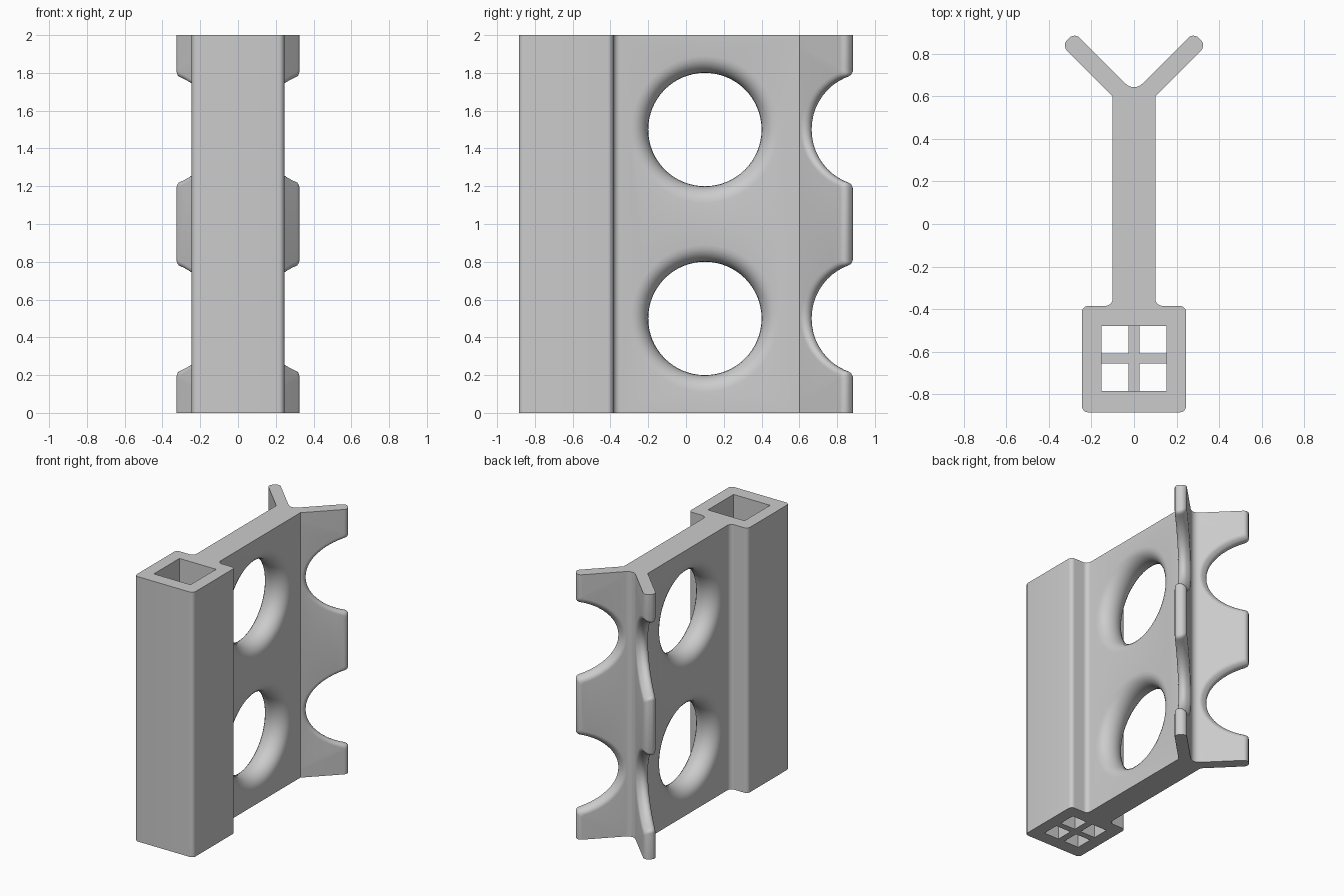
import bpy, bmesh, math
from mathutils import Vector

if "Cube" in bpy.data.objects:
    bpy.data.objects.remove(bpy.data.objects["Cube"])

grey = bpy.data.materials.new("light_grey")
grey.diffuse_color = (0.6, 0.6, 0.6, 1)
grey.use_nodes = True
grey.node_tree.nodes["Principled BSDF"].inputs["Base Color"].default_value = grey.diffuse_color


def make(name, bm):
    bmesh.ops.recalc_face_normals(bm, faces=bm.faces[:])
    me = bpy.data.meshes.new(name)
    bm.to_mesh(me)
    bm.free()
    me.materials.append(grey)
    ob = bpy.data.objects.new(name, me)
    bpy.context.collection.objects.link(ob)
    return ob


def activate(ob):
    bpy.ops.object.select_all(action='DESELECT')
    ob.select_set(True)
    bpy.context.view_layer.objects.active = ob


def smooth(ob):
    activate(ob)
    bpy.ops.object.shade_smooth_by_angle(angle=math.radians(30))


def fillet(pts, n=6):
    """Round the corners of a closed outline given as (x, y, radius)."""
    out = []
    for i, (x, y, r) in enumerate(pts):
        p = Vector((x, y))
        if r == 0:
            out.append(p)
            continue
        a = (Vector(pts[i - 1][:2]) - p).normalized()
        b = (Vector(pts[(i + 1) % len(pts)][:2]) - p).normalized()
        half = a.angle(b) / 2
        c = p + (a + b).normalized() * (r / math.sin(half))
        t = r / math.tan(half)
        u, v = (p + a * t - c) / r, (p + b * t - c) / r
        w = u.angle(v)
        for k in range(n + 1):
            f = k / n
            out.append(c + r * (u * math.sin((1 - f) * w) + v * math.sin(f * w)) / math.sin(w))
    return out


def loft(bm, rings, caps=True):
    """Skin a list of equal-length closed rings."""
    vs = [[bm.verts.new(p) for p in ring] for ring in rings]
    n = len(vs[0])
    for a, b in zip(vs, vs[1:]):
        for i in range(n):
            bm.faces.new((a[i], a[(i + 1) % n], b[(i + 1) % n], b[i]))
    if caps:
        bm.faces.new(vs[0])
        bm.faces.new(vs[-1][::-1])


def box(name, x0, x1, y0, y1, z0, z1):
    bm = bmesh.new()
    loft(bm, [[(x0, y0, z), (x1, y0, z), (x1, y1, z), (x0, y1, z)] for z in (z0, z1)])
    return make(name, bm)


def cut(ob, cutter):
    m = ob.modifiers.new("cut", 'BOOLEAN')
    m.operation, m.solver, m.object = 'DIFFERENCE', 'EXACT', cutter
    activate(ob)
    bpy.ops.object.modifier_apply(modifier=m.name)
    bpy.data.objects.remove(cutter)


# Plate and square post, extruded from one profile
half = [(0.245, -0.885, 0.03), (0.245, -0.385, 0.03), (0.1, -0.385, 0.035),
        (0.1, 0.6, 0), (0.04, 0.66, 0)]
outline = fillet(half + [(0, 0.62, 0.055)] + [(-x, y, r) for x, y, r in reversed(half)])
bm = bmesh.new()
loft(bm, [[(p.x, p.y, z) for p in outline] for z in (0, 2)])
body = make("plate_and_post", bm)

# Square socket through the post
cut(body, box("socket_cutter", -0.153, 0.153, -0.785, -0.48, -0.1, 2.1))

# Round holes with rolled rims
RIM = 0.09
for zc in (0.5, 1.5):
    prof = [(-0.15, 0.3 + RIM)]
    for k in range(13):
        a = math.pi * k / 12
        prof.append((-0.1 * math.cos(a), 0.3 + RIM * (1 - math.sin(a))))
    prof.append((0.15, 0.3 + RIM))
    bm = bmesh.new()
    N = 64
    loft(bm, [[(x, 0.1 + r * math.cos(math.tau * i / N), zc + r * math.sin(math.tau * i / N))
               for i in range(N)] for x, r in prof])
    cut(body, make("hole_cutter", bm))
smooth(body)

# Crossed bars at the foot of the socket
box("floor_bar_long", -0.026, 0.026, -0.785, -0.48, 0, 0.1)
box("floor_bar_left", -0.153, -0.026, -0.656, -0.608, 0, 0.1)
box("floor_bar_right", 0.026, 0.153, -0.656, -0.608, 0, 0.1)

# Slanted wings with scalloped, rounded edges, lofted across their thickness
D0, D1, S, CY, R, F = 0.5, 0.62, 1.179, 0.965, 0.3, 0.035
Q2 = math.sqrt(2)


def wing_layers():
    """(offset y-x, scallop inset in y, edge inset) for each layer."""
    layers = []
    yc = -F
    for mid, a0, a1, n in ((D0 + F * Q2, -45, 90, 9), (D1 - F * Q2, 90, 135, 4)):
        for k in range(n + 1):
            t = math.radians(a0 + (a1 - a0) * k / n)
            d = mid + F * (math.sin(t) - math.cos(t))
            edge = max(0, F - min(d - D0, D1 - d) / Q2)
            edge = min(edge, F)
            layers.append((d, -(yc + F * math.sin(t)), F - math.sqrt(F * F - edge * edge)))
    return layers


def wing(name, side):
    rings = []
    for d, iy, ie in wing_layers():
        tip = (S - Q2 * ie + d) / 2
        ry, rz = R + iy, R + ie
        a0 = math.acos((CY - tip) / ry)
        pts = [(d, 0, 0), (tip, 0, 0)]
        for zc in (0.5, 1.5):
            for k in range(21):
                a = a0 * (k / 10 - 1)
                pts.append((CY - ry * math.cos(a), zc + rz * math.sin(a),
                            0.028 if k in (0, 20) else 0))
        pts += [(tip, 2, 0), (d, 2, 0)]
        rings.append([(side * (p.x - d), p.x, p.y) for p in fillet(pts, 4)])
    bm = bmesh.new()
    loft(bm, rings)
    smooth(make(name, bm))


wing("right_wing", 1)
wing("left_wing", -1)
